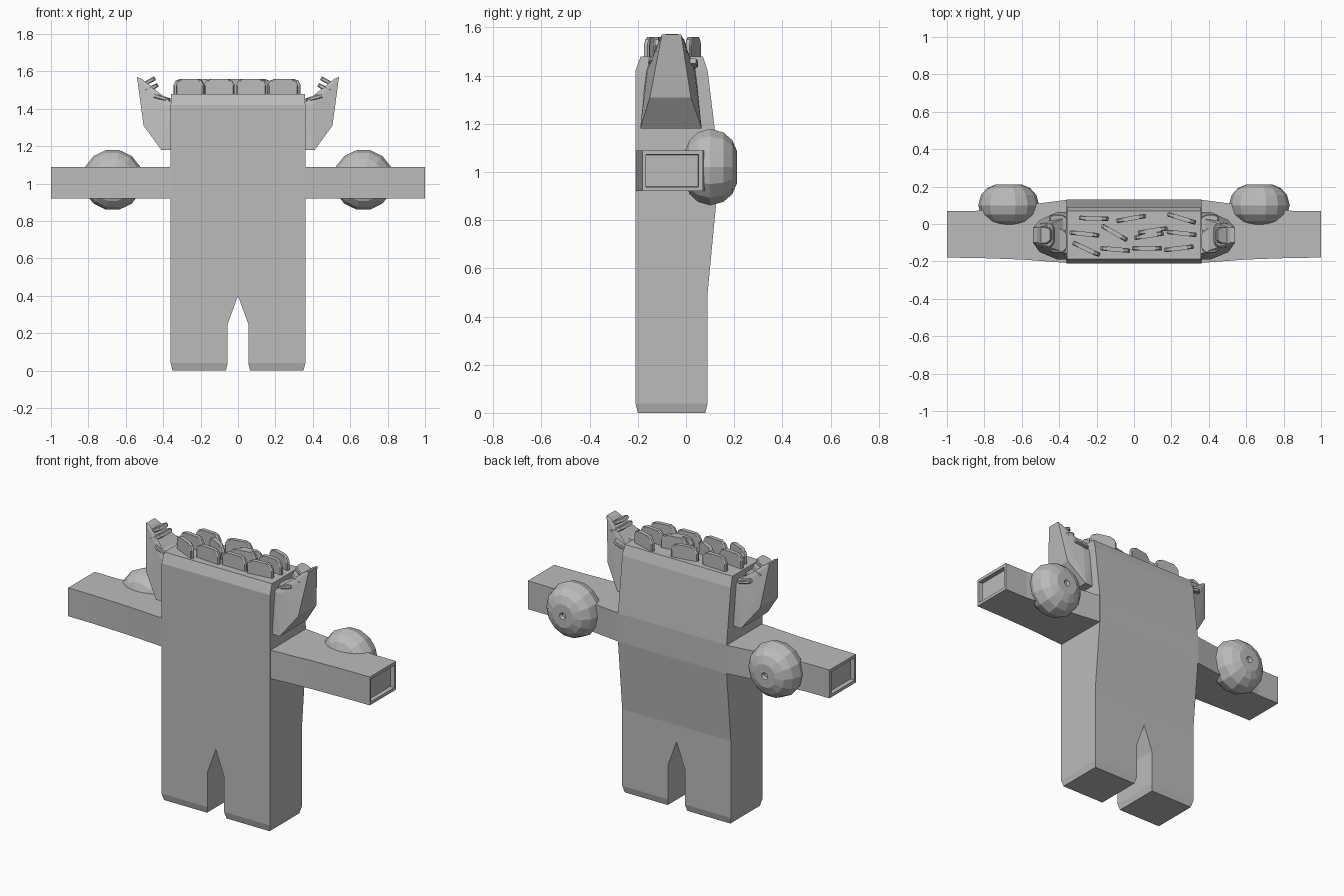
import bpy, bmesh, math
from mathutils import Matrix, Vector

if "Cube" in bpy.data.objects:
    bpy.data.objects.remove(bpy.data.objects["Cube"])

mat = bpy.data.materials.new("plain grey")
mat.diffuse_color = (0.5, 0.5, 0.5, 1)
mat.use_nodes = True
mat.node_tree.nodes["Principled BSDF"].inputs["Base Color"].default_value = mat.diffuse_color


def finish(name, bm, mirror=False):
    bmesh.ops.recalc_face_normals(bm, faces=bm.faces)
    me = bpy.data.meshes.new(name)
    bm.to_mesh(me)
    bm.free()
    me.materials.append(mat)
    ob = bpy.data.objects.new(name, me)
    bpy.context.collection.objects.link(ob)
    if mirror:
        ob.modifiers.new("mirror", 'MIRROR').use_clip = True
    return ob


def loft(bm, rings, cap_start=True, cap_end=True):
    """Join rings of points with quads."""
    vs = [[bm.verts.new(p) for p in r] for r in rings]
    n = len(vs[0])
    for a, b in zip(vs, vs[1:]):
        for i in range(n):
            j = (i + 1) % n
            bm.faces.new((a[i], a[j], b[j], b[i]))
    if cap_start:
        bm.faces.new(vs[0])
    if cap_end:
        bm.faces.new(vs[-1])


# body and legs: half of the suit as stacked rectangles (z, x0, x1, y0, y1)
bm = bmesh.new()
levels = [(0, .065, .35, -.20, .08), (.04, .055, .36, -.21, .09),
          (.25, .055, .36, -.21, .09), (.40, 0, .36, -.21, .09),
          (.50, 0, .36, -.21, .09), (.92, 0, .36, -.21, .13),
          (1.09, 0, .36, -.21, .13), (1.42, 0, .36, -.21, .09),
          (1.48, 0, .357, -.188, .07)]
loft(bm, [[(a, c, z), (b, c, z), (b, d, z), (a, d, z)] for z, a, b, c, d in levels])
inner = [f for f in bm.faces if all(abs(v.co.x) < 1e-5 for v in f.verts)]
bmesh.ops.delete(bm, geom=inner, context='FACES')
finish("body", bm, True)

# arms with a shallow recess in the sleeve end (x, y0, y1, z0, z1)
bm = bmesh.new()
arm = [(.34, -.209, .13, .92, 1.09), (.37, -.207, .128, .92, 1.09),
       (.60, -.19, .098, .92, 1.09), (.85, -.181, .07, .92, 1.09),
       (1, -.18, .07, .92, 1.09), (1, -.167, .052, .938, 1.072),
       (.975, -.165, .05, .94, 1.07)]
loft(bm, [[(x, a, c), (x, b, c), (x, b, d), (x, a, d)] for x, a, b, c, d in arm])
finish("arms", bm, True)

# round pads behind the arms, turned about y, with a dimple at the back
bm = bmesh.new()
profile = [(.012, .197), (.02, .212), (.07, .211), (.115, .192), (.148, .155),
           (.163, .10), (.148, .05), (.115, .015), (.065, -.006), (.015, -.012)]
N = 14
loft(bm, [[(.67 + r * math.cos(2 * math.pi * i / N), y,
            1.02 + r * math.sin(2 * math.pi * i / N)) for i in range(N)] for r, y in profile])
finish("round_pads", bm, True)

# side flaps at the shoulders (x, z, y0, y1)
bm = bmesh.new()
flap = [(.34, 1.18, -.19, .065), (.41, 1.18, -.19, .065), (.505, 1.31, -.15, .02),
        (.54, 1.57, -.10, -.02), (.515, 1.56, -.10, -.02),
        (.40, 1.42, -.16, .035), (.34, 1.42, -.165, .04)]
for x, z, a, b in flap:
    bm.verts.new((x, a, z))
    bm.verts.new((x, b, z))
res = bmesh.ops.convex_hull(bm, input=bm.verts)
bmesh.ops.dissolve_limit(bm, angle_limit=.02, verts=bm.verts, edges=bm.edges)
finish("shoulder_flaps", bm, True)


def plate(bm, matrix, w=.16, h=.08, t=.024):
    """Small upright plate with rounded top corners and bevelled rims."""
    outline = [(-.42, -.3), (.42, -.3), (.5, 0), (.5, .6), (.42, .88),
               (.28, 1), (-.28, 1), (-.42, .88), (-.5, .6), (-.5, 0)]
    rings = []
    for s, y in ((.92, -.5), (1, -.3), (1, .3), (.92, .5)):
        rings.append([matrix @ Vector((x * w * s, y * t, z * h * (s if z < 1 else 1)))
                      for x, z in outline])
    loft(bm, rings)


# scattered plates on the top (x, y, turn in degrees)
bm = bmesh.new()
for x, y, a in [(-.215, .03, -2), (-.015, .03, 10), (.255, .03, -17),
                (-.265, -.053, -6), (-.105, -.047, -30), (.10, -.035, 9),
                (.08, -.062, 9), (.255, -.05, -6), (-.255, -.133, -25),
                (-.10, -.136, -5), (.07, -.13, 0), (.24, -.13, 7)]:
    plate(bm, Matrix.Translation((x, y, 1.48)) @ Matrix.Rotation(math.radians(a), 4, 'Z'))
finish("top_plates", bm)

# plates inside the flaps, sticking inward (root x, root z, direction x, z)
bm = bmesh.new()
for x, z, dx, dz, y, w in [(.49, 1.495, -.83, .45, -.06, .13),
                           (.505, 1.53, -.83, .45, -.06, .09),
                           (.43, 1.465, -.95, -.28, -.09, .13),
                           (.43, 1.455, -.95, -.28, .0, .10)]:
    up = Vector((dx, 0, dz)).normalized()
    side = Vector((0, 1, 0))
    m = Matrix((side, up.cross(side), up)).transposed().to_4x4()
    plate(bm, Matrix.Translation((x, y, z)) @ m, w, .07, .022)
finish("flap_plates", bm, True)
